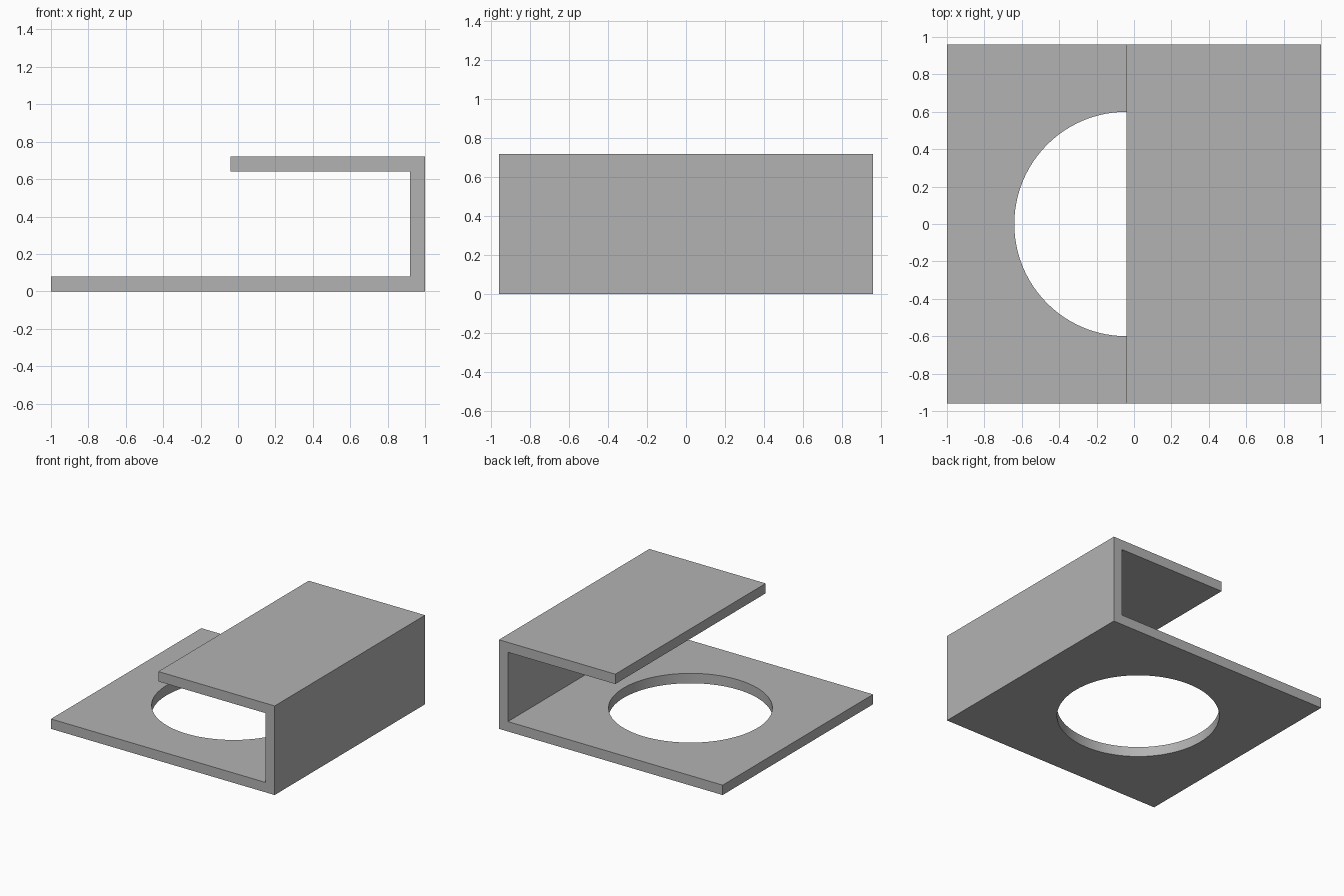
import bpy
import bmesh

cube = bpy.data.objects.get("Cube")
if cube:
    bpy.data.objects.remove(cube, do_unlink=True)

# Overall dimensions
HALF_X, HALF_Y, HEIGHT, THICK = 1.0, 0.96, 0.72, 0.08
LIP_X = -0.04       # free edge of the top flange, also the hole centre
HOLE_RADIUS = 0.6

# Plain grey material
grey = bpy.data.materials.new("plain grey")
grey.use_nodes = True
colour = (0.45, 0.45, 0.45, 1.0)
grey.diffuse_color = colour
grey.node_tree.nodes["Principled BSDF"].inputs["Base Color"].default_value = colour

# Bracket: hook-shaped profile extruded from front to back
inner = HALF_X - THICK
profile = [(-HALF_X, 0), (HALF_X, 0), (HALF_X, HEIGHT), (LIP_X, HEIGHT),
           (LIP_X, HEIGHT - THICK), (inner, HEIGHT - THICK),
           (inner, THICK), (-HALF_X, THICK)]
bm = bmesh.new()
face = bm.faces.new([bm.verts.new((x, -HALF_Y, z)) for x, z in profile])
extruded = bmesh.ops.extrude_face_region(bm, geom=[face])
moved = [v for v in extruded["geom"] if isinstance(v, bmesh.types.BMVert)]
bmesh.ops.translate(bm, verts=moved, vec=(0, 2 * HALF_Y, 0))
bmesh.ops.recalc_face_normals(bm, faces=bm.faces)
mesh = bpy.data.meshes.new("bracket")
bm.to_mesh(mesh)
bm.free()
mesh.materials.append(grey)
bracket = bpy.data.objects.new("bracket", mesh)
bpy.context.collection.objects.link(bracket)

# Round hole through the base plate only
bpy.ops.mesh.primitive_cylinder_add(vertices=96, radius=HOLE_RADIUS,
                                    depth=4 * THICK, location=(LIP_X, 0, 0))
cutter = bpy.context.object
cutter.name = "hole_cutter"
cutter.hide_render = True
cutter.data.materials.append(grey)
hole = bracket.modifiers.new("round hole", "BOOLEAN")
hole.operation = "DIFFERENCE"
hole.solver = "EXACT"
hole.object = cutter

# Apply the cut, then smooth the hole wall while keeping edges sharp
bpy.ops.object.select_all(action="DESELECT")
bracket.select_set(True)
bpy.context.view_layer.objects.active = bracket
bpy.ops.object.modifier_apply(modifier=hole.name)
bpy.data.objects.remove(cutter, do_unlink=True)
bpy.ops.object.shade_smooth_by_angle()
